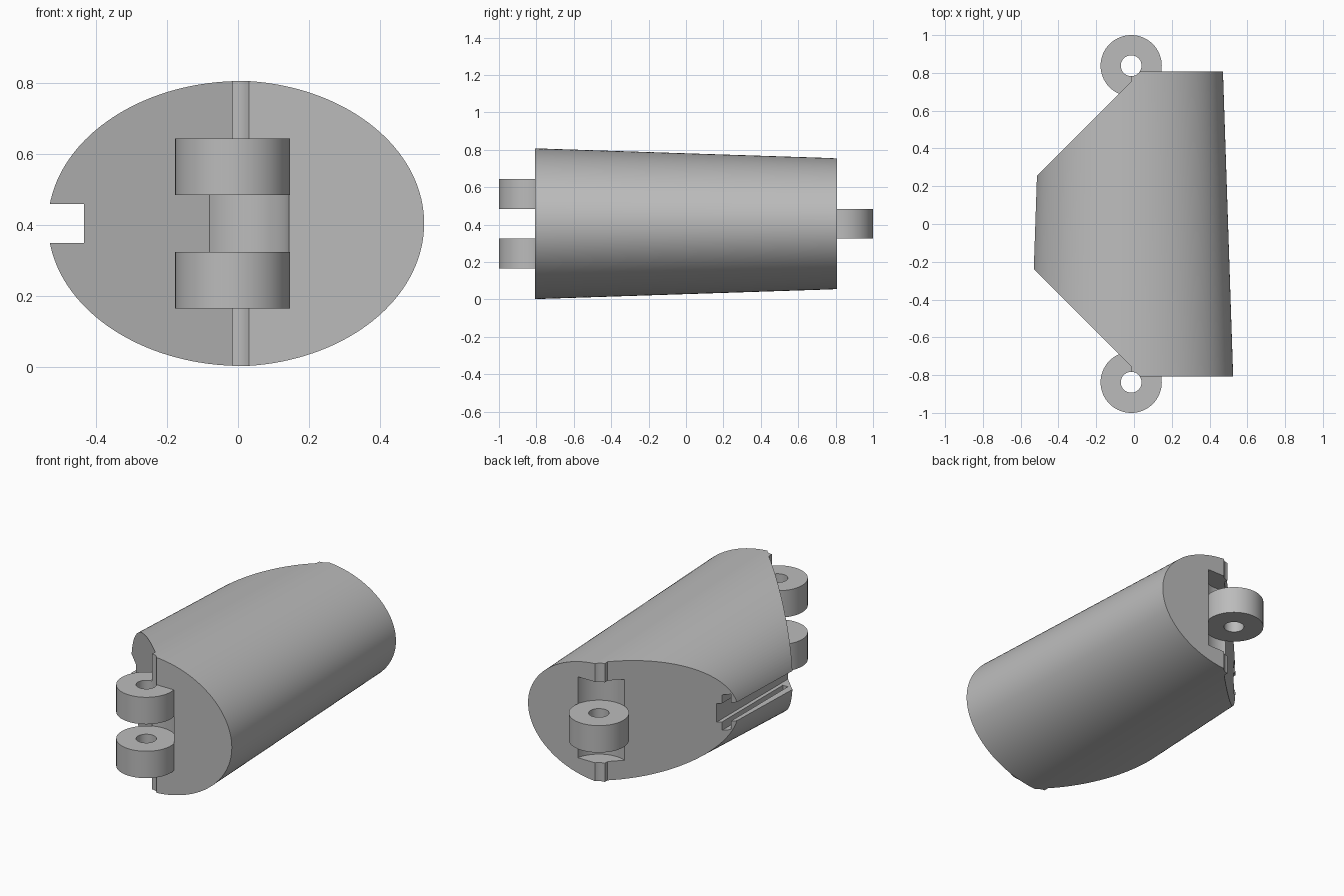
import bpy, bmesh, math

default = bpy.data.objects.get("Cube")
if default:
    bpy.data.objects.remove(default, do_unlink=True)

grey = bpy.data.materials.new("plain grey")
grey.use_nodes = True
colour = (0.5, 0.5, 0.5, 1)
grey.diffuse_color = colour
grey.node_tree.nodes["Principled BSDF"].inputs["Base Color"].default_value = colour

AXIS_X, MID_Z = -0.015, 0.405      # hinge line and height of the centre
HINGE_Y, END_Y = 0.838, 0.808
KNUCKLE_R, HOLE_R = 0.162, 0.055
LEVELS = [0.165, 0.325, 0.485, 0.645]


def loft(name, ring_a, ring_b):
    """Closed solid between two matching rings of points."""
    bm = bmesh.new()
    a = [bm.verts.new(p) for p in ring_a]
    b = [bm.verts.new(p) for p in ring_b]
    bm.faces.new(a)
    bm.faces.new(b)
    for i in range(len(a)):
        j = (i + 1) % len(a)
        bm.faces.new((a[i], a[j], b[j], b[i]))
    bmesh.ops.recalc_face_normals(bm, faces=bm.faces)
    mesh = bpy.data.meshes.new(name)
    bm.to_mesh(mesh)
    bm.free()
    mesh.materials.append(grey)
    obj = bpy.data.objects.new(name, mesh)
    bpy.context.collection.objects.link(obj)
    return obj


def prism(name, outline, z0, z1):
    return loft(name, [(x, y, z0) for x, y in outline], [(x, y, z1) for x, y in outline])


def cylinder(name, y, radius, z0, z1, sides=72):
    angles = [math.tau * i / sides for i in range(sides)]
    return prism(name, [(AXIS_X + radius * math.cos(t), y + radius * math.sin(t))
                        for t in angles], z0, z1)


def box(name, x0, x1, y0, y1, z0, z1):
    return prism(name, [(x0, y0), (x1, y0), (x1, y1), (x0, y1)], z0, z1)


def combine(target, tool, operation):
    mod = target.modifiers.new(operation, 'BOOLEAN')
    mod.operation = operation
    mod.solver = 'EXACT'
    mod.object = tool
    bpy.context.view_layer.objects.active = target
    bpy.ops.object.modifier_apply(modifier=mod.name)
    bpy.data.objects.remove(tool, do_unlink=True)


def ellipse(y, half_width, half_height, sides=144):
    angles = [math.tau * i / sides for i in range(sides)]
    return [(AXIS_X + half_width * math.cos(t), y, MID_Z + half_height * math.sin(t))
            for t in angles]


# Tapered oval body
body = loft("hinged_body", ellipse(-END_Y, 0.54, 0.403), ellipse(END_Y, 0.486, 0.35))

# Slanted clearance on both ends of the slotted side
footprint = [(AXIS_X, -0.755), (AXIS_X, -1), (1, -1), (1, 1),
             (AXIS_X, 1), (AXIS_X, 0.755), (-0.77, 0)]
combine(body, prism("footprint", footprint, -0.5, 1.5), 'INTERSECT')

# Side slot with a wider blind groove behind its lips
combine(body, box("slot", -0.9, -0.435, -1.2, 1.2, 0.35, 0.46), 'DIFFERENCE')
combine(body, box("wide_groove", -0.49, -0.457, -0.255, 1.2, 0.3, 0.51), 'DIFFERENCE')

# Hinges: two knuckles in front, one behind, with pockets in between
slabs = list(zip(LEVELS, LEVELS[1:]))
for y, knuckles in ((-HINGE_Y, (0, 2)), (HINGE_Y, (1,))):
    for i, (z0, z1) in enumerate(slabs):
        if i not in knuckles:
            combine(body, cylinder("pocket", y, KNUCKLE_R, z0, z1), 'DIFFERENCE')
    for i in knuckles:
        combine(body, cylinder("knuckle", y, KNUCKLE_R, *slabs[i]), 'UNION')
    combine(body, cylinder("pin_hole", y, HOLE_R, -0.5, 1.5, 48), 'DIFFERENCE')

bpy.ops.object.select_all(action='DESELECT')
body.select_set(True)
bpy.context.view_layer.objects.active = body
bpy.ops.object.shade_smooth_by_angle(angle=math.radians(30))
